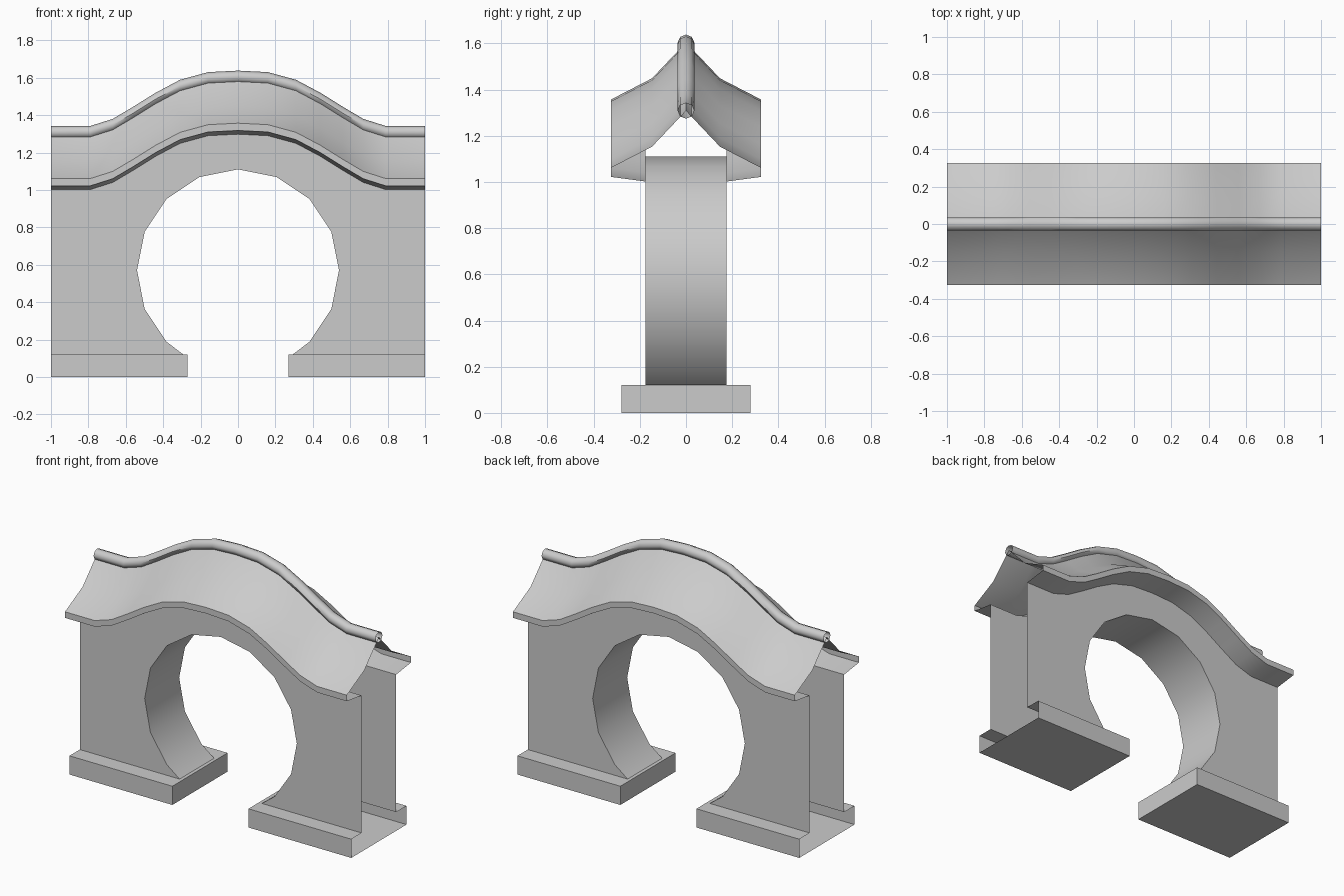
import bpy, math

if "Cube" in bpy.data.objects:
    bpy.data.objects.remove(bpy.data.objects["Cube"])

# Rise of the roof and wall top along x (one half, mirrored)
HALF = [(0, .296), (.16, .288), (.31, .247), (.44, .178), (.56, .103), (.67, .038), (.79, 0), (1, 0)]
CURVE = [(-x, h) for x, h in HALF[:0:-1]] + HALF
WALL_Y, BASE_Y, BASE_Z = .175, .28, .12


def make(name, verts, faces, angle=None):
    me = bpy.data.meshes.new(name)
    me.from_pydata(verts, [], faces)
    me.update()
    ob = bpy.data.objects.new(name, me)
    bpy.context.collection.objects.link(ob)
    bpy.ops.object.select_all(action='DESELECT')
    ob.select_set(True)
    bpy.context.view_layer.objects.active = ob
    if angle:
        bpy.ops.object.shade_smooth_by_angle(angle=math.radians(angle))
    return ob


def sweep(name, profile, closed=False, angle=30):
    """Carry a (y, z) profile along the wavy curve."""
    n = len(profile)
    verts = [(x, y, z + h) for x, h in CURVE for y, z in profile]
    faces = []
    for i in range(len(CURVE) - 1):
        for j in range(n if closed else n - 1):
            k = (j + 1) % n
            faces.append((i * n + j, (i + 1) * n + j, (i + 1) * n + k, i * n + k))
    return make(name, verts, faces, angle)


# Roof: open sheet with slopes, fascia and soffit on both sides
side = [(.147, 1.153), (.325, 1.061), (.325, 1.022), (WALL_Y, 1.002)]
sweep("roof", [(-y, z) for y, z in side[::-1]] + [(0, 1.308)] + side)

# Ridge tube, open at the ends
ring = [(.036 * math.cos(math.pi * k / 4), 1.308 + .034 * math.sin(math.pi * k / 4)) for k in range(8)]
sweep("ridge_tube", ring, True, 50)

# Round opening outline: 16-sided circle cut off at the base top
arch = [(-.292, BASE_Z)]
for k in range(13):
    a = math.radians(225 - 22.5 * k)
    arch.append((.54 * math.cos(a), .57 + .54 * math.sin(a)))
arch.append((.292, BASE_Z))

# Front and back wall sheets
outline = arch + [(1, BASE_Z)] + [(x, 1.002 + h) for x, h in CURVE[::-1]] + [(-1, BASE_Z)]
n = len(outline)
for name, y in (("front_wall", -WALL_Y), ("back_wall", WALL_Y)):
    f = list(range(n))
    make(name, [(x, y, z) for x, z in outline], [f[::-1] if y < 0 else f])

# Inner surface of the round opening
m = len(arch)
make("arch_lining", [(x, y, z) for y in (-WALL_Y, WALL_Y) for x, z in arch],
     [(i, i + 1, m + i + 1, m + i) for i in range(m - 1)], 30)

# Bases: open at the outer end and under the hollow wall
for name, s in (("left_base", -1), ("right_base", 1)):
    a, b, c = .27 * s, .292 * s, 1.0 * s
    B, W, Z = BASE_Y, WALL_Y, BASE_Z
    quads = [
        [(a, -B, 0), (c, -B, 0), (c, B, 0), (a, B, 0)],
        [(a, -B, 0), (a, B, 0), (a, B, Z), (a, -B, Z)],
        [(a, -W, Z), (b, -W, Z), (b, W, Z), (a, W, Z)],
    ]
    for t in (-1, 1):
        quads.append([(a, t * B, 0), (c, t * B, 0), (c, t * B, Z), (a, t * B, Z)])
        quads.append([(a, t * W, Z), (c, t * W, Z), (c, t * B, Z), (a, t * B, Z)])
    make(name, [v for q in quads for v in q], [tuple(range(4 * i, 4 * i + 4)) for i in range(len(quads))])
